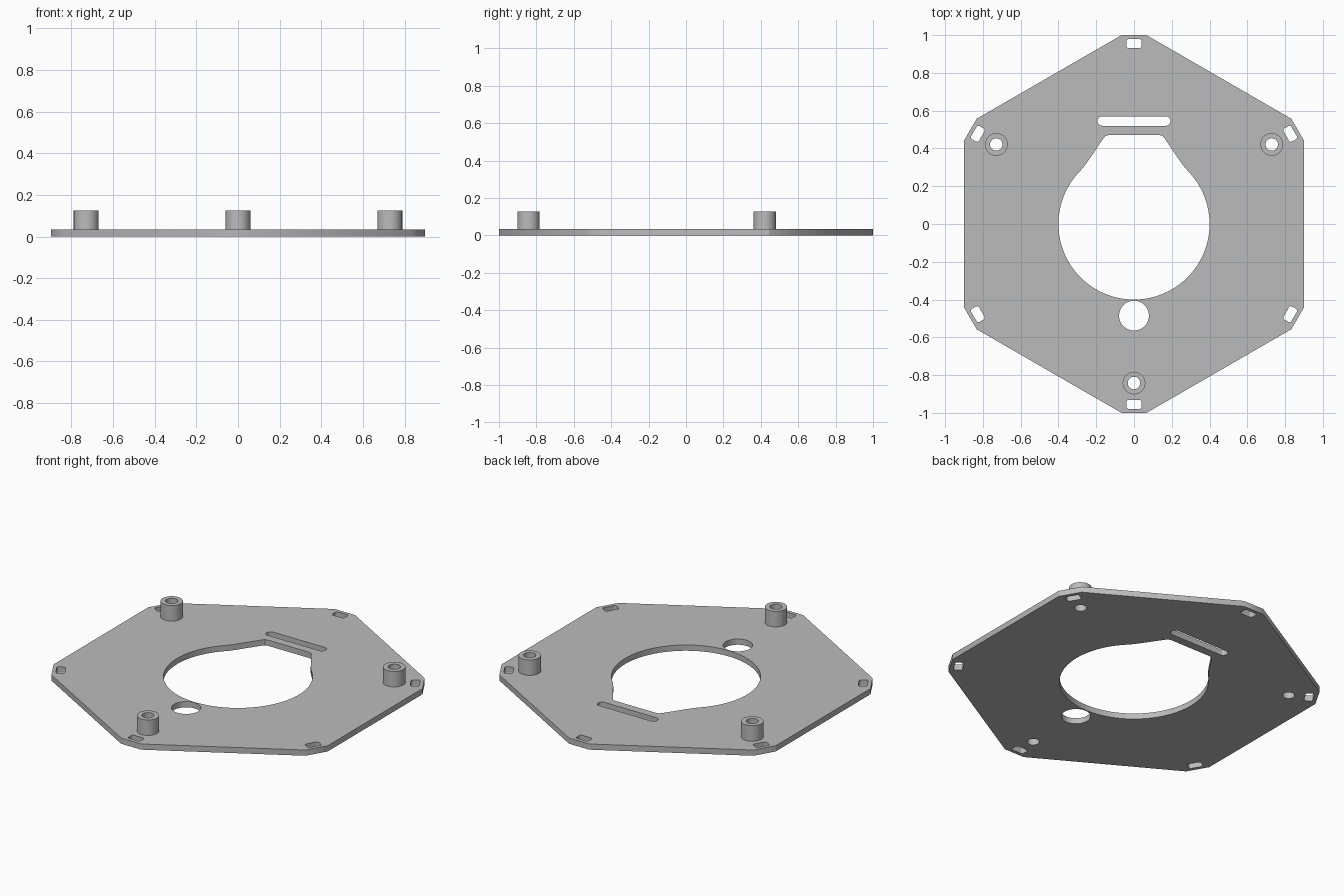
import bpy, bmesh
from math import pi, radians, cos, sin
from mathutils import Matrix, Vector

cube = bpy.data.objects.get("Cube")
if cube:
    bpy.data.objects.remove(cube, do_unlink=True)

THICK, BOSS_TOP = 0.034, 0.126
BOSS_R, BORE_R = 0.06, 0.033

grey = bpy.data.materials.new("plain grey")
grey.use_nodes = True
colour = (0.5, 0.5, 0.5, 1)
grey.diffuse_color = colour
grey.node_tree.nodes["Principled BSDF"].inputs["Base Color"].default_value = colour


def arc(cx, cy, r, start, end, n):
    """Points on an arc, angles in degrees."""
    angles = [radians(start + (end - start) * i / n) for i in range(n + 1)]
    return [(cx + r * cos(a), cy + r * sin(a)) for a in angles]


def circle(cx, cy, r, n=48):
    return arc(cx, cy, r, 0, 360, n)[:-1]


def slot(cy, w, h, r):
    """Rounded rectangle centred on x = 0."""
    pts = []
    for k, (sx, sy) in enumerate([(1, 1), (-1, 1), (-1, -1), (1, -1)]):
        pts += arc(sx * (w / 2 - r), cy + sy * (h / 2 - r), r, 90 * k, 90 * k + 90, 6)
    return pts


def turn(pts, degrees):
    rot = Matrix.Rotation(radians(degrees), 2)
    return [tuple(rot @ Vector(p)) for p in pts]


def extruded(name, loops, z0, z1):
    """Solid from an outer loop and hole loops."""
    curve = bpy.data.curves.new(name + "_profile", "CURVE")
    curve.dimensions = "2D"
    curve.fill_mode = "BOTH"
    curve.extrude = (z1 - z0) / 2
    for pts in loops:
        spline = curve.splines.new("POLY")
        spline.points.add(len(pts) - 1)
        for point, (x, y) in zip(spline.points, pts):
            point.co = (x, y, 0, 1)
        spline.use_cyclic_u = True
    helper = bpy.data.objects.new(name + "_profile", curve)
    bpy.context.collection.objects.link(helper)
    bpy.context.view_layer.update()
    graph = bpy.context.evaluated_depsgraph_get()
    mesh = bpy.data.meshes.new_from_object(helper.evaluated_get(graph))
    bpy.data.objects.remove(helper, do_unlink=True)
    bm = bmesh.new()
    bm.from_mesh(mesh)
    bmesh.ops.remove_doubles(bm, verts=bm.verts, dist=0.0001)
    bmesh.ops.translate(bm, verts=bm.verts, vec=(0, 0, (z0 + z1) / 2))
    bmesh.ops.recalc_face_normals(bm, faces=bm.faces)
    bm.to_mesh(mesh)
    bm.free()
    mesh.name = name
    mesh.materials.clear()
    mesh.materials.append(grey)
    obj = bpy.data.objects.new(name, mesh)
    bpy.context.collection.objects.link(obj)
    bpy.ops.object.select_all(action="DESELECT")
    obj.select_set(True)
    bpy.context.view_layer.objects.active = obj
    bpy.ops.object.shade_smooth_by_angle(angle=radians(30))
    return obj


# Hexagon outline with clipped corners
outline = []
for k in range(6):
    outline += turn([(0.066, 1), (-0.066, 1)], 60 * k)

# Central opening: round below, tapering to a flat top
taper = [(0.268, 0.300), (0.249, 0.325), (0.161, 0.455), (0.150, 0.467), (0.133, 0.471)]
opening = arc(0, 0, 0.4, 136.5, 403.5, 72) + taper
opening += [(-x, y) for x, y in reversed(taper)]

# Cable slot, round hole, corner slots and boss bores
holes = [opening, slot(0.545, 0.386, 0.05, 0.024), circle(0, -0.485, 0.079)]
holes += [turn(slot(0.955, 0.08, 0.048, 0.012), 60 * k) for k in range(6)]
boss_centres = [turn([(0, -0.842)], 120 * k)[0] for k in range(3)]
holes += [circle(x, y, BORE_R) for x, y in boss_centres]
extruded("base_plate", [outline] + holes, 0, THICK)

# Hollow standoffs
for name, (x, y) in zip(("front", "back_left", "back_right"), boss_centres):
    extruded(name + "_standoff", [circle(x, y, BOSS_R), circle(x, y, BORE_R)], THICK, BOSS_TOP)
